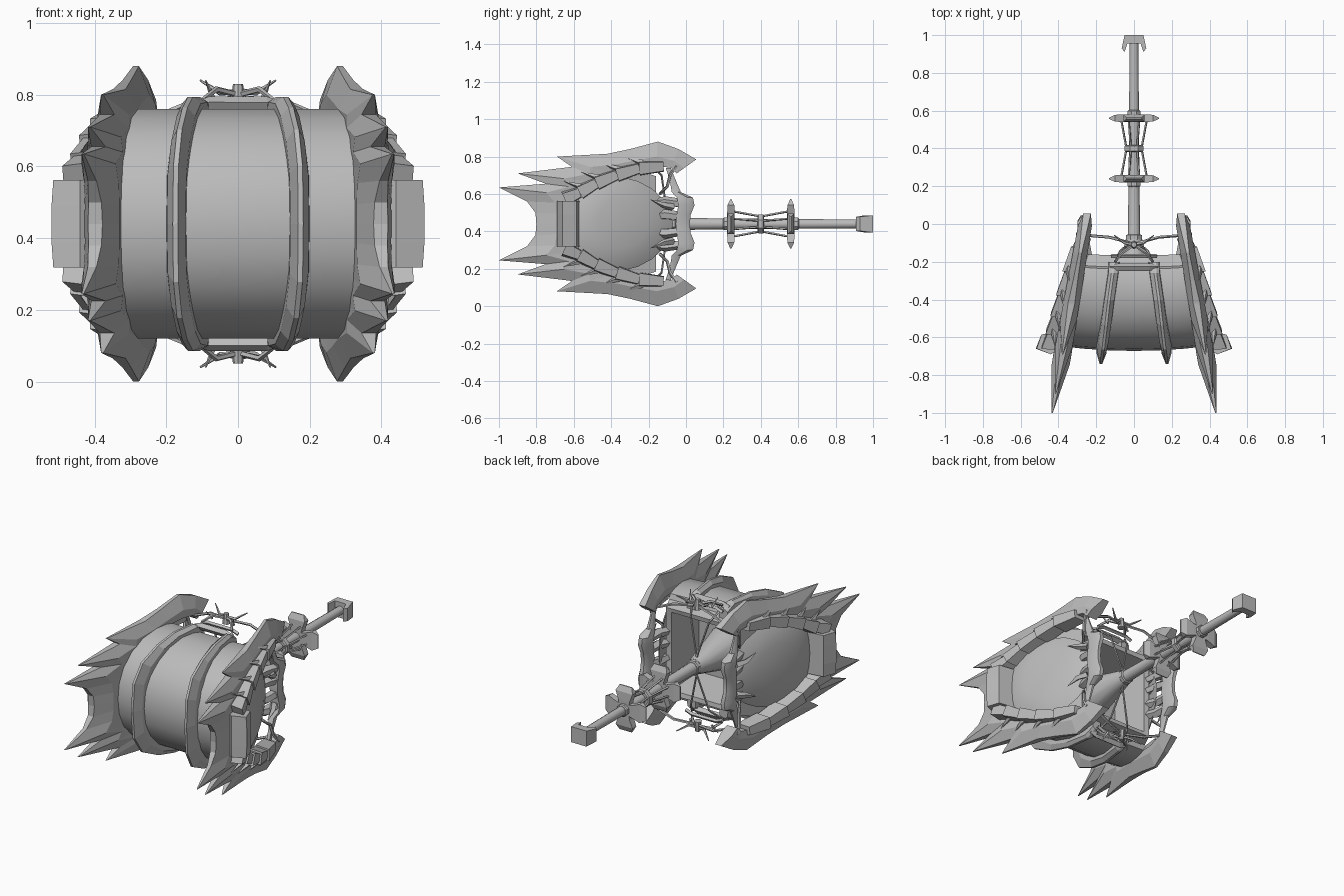
import bpy, bmesh, math
from mathutils import Vector, Matrix

if "Cube" in bpy.data.objects:
    bpy.data.objects.remove(bpy.data.objects["Cube"])

CZ = 0.44  # height of the symmetry plane; parts are modelled around it
metal = bpy.data.materials.new("grey_metal")
metal.diffuse_color = (0.5, 0.5, 0.5, 1)
metal.use_nodes = True
metal.node_tree.nodes["Principled BSDF"].inputs["Base Color"].default_value = metal.diffuse_color


def finish(name, bm, mirror="", smooth=None):
    bmesh.ops.recalc_face_normals(bm, faces=bm.faces)
    me = bpy.data.meshes.new(name)
    bm.to_mesh(me)
    bm.free()
    me.materials.append(metal)
    ob = bpy.data.objects.new(name, me)
    bpy.context.collection.objects.link(ob)
    ob.location.z = CZ
    if mirror:
        m = ob.modifiers.new("mirror", "MIRROR")
        m.use_axis = ["x" in mirror, "y" in mirror, "z" in mirror]
        m.merge_threshold = 0.0005
    if smooth:
        bpy.context.view_layer.objects.active = ob
        ob.select_set(True)
        bpy.ops.object.shade_smooth_by_angle(angle=math.radians(smooth))
        ob.select_set(False)
    return ob


def loft(bm, rings, cap0=True, cap1=True):
    vs = [[bm.verts.new(p) for p in r] for r in rings]
    n = len(vs[0])
    for a, b in zip(vs, vs[1:]):
        for i in range(n):
            j = (i + 1) % n
            bm.faces.new((a[i], a[j], b[j], b[i]))
    if cap0:
        bm.faces.new(vs[0])
    if cap1:
        bm.faces.new(vs[-1][::-1])


def rod(bm, pts, radii, n=6, cap1=True):
    # tapered tube through a list of points
    pts = [Vector(p) for p in pts]
    rings = []
    for i, p in enumerate(pts):
        d = (pts[min(i + 1, len(pts) - 1)] - pts[max(i - 1, 0)]).normalized()
        u = d.cross(Vector((0.31, 0.2, 1)) if abs(d.z) < .8 else Vector((1, 0, 0))).normalized()
        w = d.cross(u)
        r = radii[i] if isinstance(radii, (list, tuple)) else radii
        rings.append([p + (u * math.cos(t) + w * math.sin(t)) * r
                      for t in [2 * math.pi * k / n for k in range(n)]])
    loft(bm, rings, True, cap1)


def lathe(bm, prof, n=12):
    # profile of (y, radius) around the handle axis
    loft(bm, [[(r * math.cos(2 * math.pi * (k + .5) / n), y, r * math.sin(2 * math.pi * (k + .5) / n))
               for k in range(n)] for y, r in prof])


# --- barrel body: C-shaped section, widening towards the front
def width(y):
    return 0.19 - 0.33 * y


prof = [(-0.16, .255), (-0.22, .275), (-0.23, .305), (-0.28, .318), (-0.36, .32), (-0.46, .295),
        (-0.54, .245), (-0.60, .175), (-0.635, .09)]
prof = prof + [(-0.645, 0)] + [(y, -z) for y, z in prof[::-1]]
bm = bmesh.new()
cols = [[bm.verts.new((u * width(y), y - 0.025 * (1 - u * u) * (-y / .6), z)) for y, z in prof]
        for u in (-1, -.66, -.33, 0, .33, .66, 1)]
for a, b in zip(cols, cols[1:]):
    for i in range(len(prof) - 1):
        bm.faces.new((a[i], a[i + 1], b[i + 1], b[i]))
# recessed back
rim = [c[0] for c in cols] + [c[-1] for c in cols][::-1]
inner = [bm.verts.new((v.co.x * .88, -0.17, v.co.z * .9)) for v in rim]
deep = [bm.verts.new((v.co.x * .75, -0.38, v.co.z * .75)) for v in rim]
for a, b in ((rim, inner), (inner, deep)):
    for i in range(len(rim)):
        j = (i + 1) % len(rim)
        bm.faces.new((a[i], a[j], b[j], b[i]))
bm.faces.new(deep)
for c in (cols[0], cols[-1]):
    bm.faces.new(c)
finish("barrel_body", bm, smooth=30)

# --- bulging side shells
bm = bmesh.new()
rings = []
for s, bulge in ((1, 0), (.8, .025), (.5, .04), (.15, .047)):
    ring = []
    for k in range(20):
        t = 2 * math.pi * k / 20
        c, q = math.cos(t), math.sin(t)
        y = -0.34 + .27 * s * c
        ring.append((width(y) + .012 + bulge, y, .25 * s * q * (1 - .12 * c)))
    rings.append(ring)
loft(bm, rings)
finish("side_shell", bm, "x", 40)

# --- large spiked C-shaped fins: (inner y, z, outer y, z, outer half thickness)
fin = [(-0.05, .27, .055, .345, .02), (-0.08, .30, -0.04, .40, .015), (-0.16, .31, -0.15, .44, .008),
       (-0.24, .305, -0.30, .40, .012), (-0.34, .285, -0.42, .375, .018), (-0.40, .27, -0.69, .36, .003),
       (-0.46, .245, -0.61, .305, .02), (-0.50, .225, -0.90, .27, .003), (-0.55, .19, -0.75, .215, .02),
       (-0.59, .15, -1.0, .195, .003), (-0.61, .11, -0.85, .12, .012), (-0.62, .05, -0.805, .06, .018),
       (-0.625, 0, -0.80, 0, .02)]
bm = bmesh.new()
rings = []
for iy, iz, oy, oz, h in fin:
    my, mz = iy * .62 + oy * .38, iz * .62 + oz * .38
    cx = lambda y: 0.258 - 0.175 * y
    t = .036 - .02 * iy
    rings.append([(cx(iy) - t * .9, iy, iz), (cx(my) - t, my, mz), (cx(oy) - h, oy, oz),
                  (cx(oy) + h, oy, oz), (cx(my) + t, my, mz), (cx(iy) + t * .9, iy, iz)])
loft(bm, rings, True, False)
finish("spiked_fin", bm, "xz")

# --- armour blocks with small thorns around each side shell
path = [(-0.12, .31), (-0.25, .30), (-0.37, .265), (-0.48, .22), (-0.57, .17), (-0.65, .135)]
bm = bmesh.new()
for i, (a, b) in enumerate(zip(path, path[1:])):
    d = Vector((0, b[0] - a[0], b[1] - a[1]))
    n = Vector((0, d.z, -d.y)).normalized()
    rings = []
    for t, k in ((0, .85), (1, 1.15)):
        p = Vector((0, a[0], a[1])) + d * t
        x = 0.27 - 0.275 * p.y
        rings.append([Vector((x + sx, p.y, p.z)) + n * sn * k
                      for sx, sn in ((-.05, -.036), (.032 * k, -.032), (.036 * k, .025), (-.05, .036))])
    loft(bm, rings)
    if i < 4:
        x = 0.275 - 0.25 * b[0]
        base = Vector((x, b[0] + .04, b[1]))
        rod(bm, [base, base + Vector((.01, -.03, .028)), base + Vector((.0, -.125, .06))], [.02, .017, .001], 4)
finish("armour_blocks", bm, "xz")

bm = bmesh.new()
loft(bm, [[(.39, -.57, z), (.49, -.585, z), (.515 + e, -.66, z), (.44, -.69, z), (.39, -.66, z)]
          for z, e in ((.122, 0), (.05, .005), (-.05, .005), (-.122, 0))])
finish("front_armour_plate", bm, "x")

# --- two ridged straps wrapped around the barrel: y, z, x, ridge height
strap = [(-0.20, .31, .105, .01), (-0.26, .34, .11, .014), (-0.40, .335, .13, .02), (-0.52, .30, .145, .03),
         (-0.62, .23, .16, .055), (-0.67, .14, .17, .06), (-0.685, 0, .172, .055)]
bm = bmesh.new()
rings = []
for y, z, x, ridge in strap:
    n = Vector((0, y + .28, z * 1.1)).normalized()
    if y > -.3:
        n = Vector((0, 0, 1))
    p = Vector((x, y, z))
    rings.append([p + Vector((dx, 0, 0)) + n * dn for dx, dn in
                  ((-.03, -.06), (-.026, 0), (-.004, ridge), (.01, ridge), (.026, 0), (.03, -.06))])
loft(bm, rings, True, False)
finish("strap", bm, "xz")

# --- cross bars joining the straps above and below
bm = bmesh.new()
for y, z, h in ((-.23, .335, .02), (-.17, .335, .011)):
    rod(bm, [(-.12, y, z - .015), (-.08, y, z), (.08, y, z), (.12, y, z - .015)], h, 4)
finish("strap_cross_bar", bm, "z")

# --- spidery ornament above and below the back opening
bm = bmesh.new()
rod(bm, [(0, -.11, .33), (0, -.11, .39)], [.022, .014], 8)
for s in (-1, 1):
    rod(bm, [(0, -.11, .37), (s * .05, -.10, .365), (s * .105, -.06, .40)], [.009, .008, .003], 5)
    rod(bm, [(0, -.11, .36), (s * .06, -.15, .375), (s * .10, -.20, .345)], [.009, .009, .006], 5)
    rod(bm, [(s * .02, -.10, .35), (s * .13, -.07, .34), (s * .25, -.06, .29)], .008, 5)
    rod(bm, [(s * .07, -.14, .35), (s * .09, -.17, .40)], [.008, .002], 4)
    rod(bm, [(s * .10, -.20, .33), (s * .06, -.13, .26), (0, -.10, .05)], [.008, .006, .005], 5)
finish("spider_ornament", bm, "z", 40)

# --- upright side brackets behind the shells
bm = bmesh.new()
br = [(-.10, .30, .010), (-.075, .23, .012), (-.06, .17, .018), (-.02, .14, .032), (-.012, .10, .032),
      (-.025, .05, .028), (-.03, 0, .028)]
loft(bm, [[(.27 + dx * r * .9, y + dy * r * 1.5, z)
           for dx, dy in ((-1, -.6), (-1, .6), (-.4, 1.2), (.4, 1.2), (1, .6), (1, -.6))]
          for y, z, r in br], True, False)
for z in (.04, .11):
    rod(bm, [(.27, -.03, z), (.26, -.11, z + .01), (.235, -.20, z)], [.025, .028, .02], 5)
rod(bm, [(.30, -.05, .31), (.29, -.085, .26), (.28, -.10, .20), (.25, -.14, .16)], .009, 5)
rod(bm, [(.28, -.07, .09), (.31, -.12, .10), (.325, -.19, .13)], [.02, .016, .001], 4)
finish("side_bracket", bm, "xz", 35)

# --- round hub inside the back opening
bm = bmesh.new()
lathe(bm, [(-.39, .125), (-.14, .06), (-.08, .045)])
finish("hub_cone", bm, smooth=40)

# --- long handle, collars
bm = bmesh.new()
lathe(bm, [(-.20, .055), (-.06, .034), (.20, .030), (.96, .024)])
finish("handle", bm, smooth=40)
bm = bmesh.new()
for y, r, h in ((-.07, .045, .015), (.215, .036, .018), (.40, .055, .018), (.585, .036, .018)):
    lathe(bm, [(y - h, r * .85), (y - h * .7, r), (y + h * .7, r), (y + h, r * .85)], 8)
finish("handle_collars", bm)

# --- cross guards: four thin flared plates per ring
bm = bmesh.new()
for y in (.24, .56):
    for k in range(4):
        rot = Matrix.Rotation(k * math.pi / 2, 4, "Y")
        loft(bm, [[rot @ Vector((sx * w, y + sy * h, z)) for sx, sy in ((-1, -1), (1, -1), (1, 1), (-1, 1))]
                  for z, w, h in ((.02, .03, .02), (.055, .038, .02), (.10, .055, .018), (.132, .04, .003))])
finish("cross_guard", bm)

# --- struts pinched in at the middle collar
bm = bmesh.new()
for k in range(8):
    a = k * math.pi / 4 + math.pi / 8
    rod(bm, [(r * math.cos(a), y, r * math.sin(a)) for y, r in ((.24, .075), (.40, .043), (.56, .075))], .006, 4)
finish("handle_struts", bm)

# --- hooked pommel
bm = bmesh.new()
loft(bm, [[(x, y, z * (.85 if y > .93 else .7)) for x, y in ((-.065, .93), (-.05, .91), (-.035, .955), (.035, .955),
                                                           (.05, .91), (.065, .93), (.05, 1.0), (-.05, 1.0))]
          for z in (-.054, .054)])
finish("pommel", bm)
